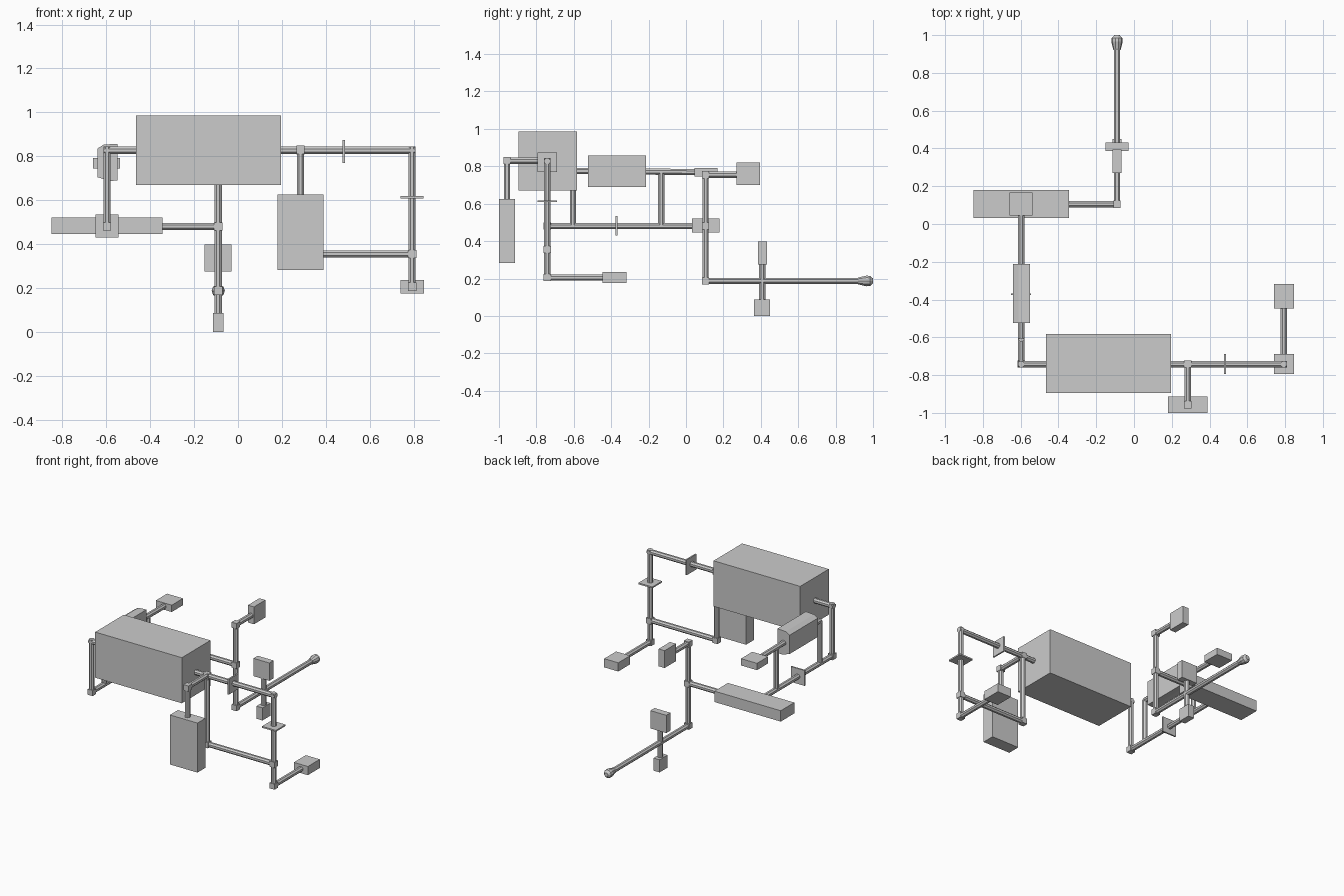
import bpy, bmesh, math
from mathutils import Vector

if "Cube" in bpy.data.objects:
    bpy.data.objects.remove(bpy.data.objects["Cube"])

R = 0.0165  # pipe half width


def make(name, bm):
    bmesh.ops.recalc_face_normals(bm, faces=bm.faces)
    me = bpy.data.meshes.new(name)
    bm.to_mesh(me)
    bm.free()
    ob = bpy.data.objects.new(name, me)
    bpy.context.collection.objects.link(ob)
    return ob


def box(name, x0, x1, y0, y1, z0, z1):
    bm = bmesh.new()
    bmesh.ops.create_cube(bm, size=1)
    for v in bm.verts:
        v.co = ((x0 + x1) / 2 + v.co.x * (x1 - x0),
                (y0 + y1) / 2 + v.co.y * (y1 - y0),
                (z0 + z1) / 2 + v.co.z * (z1 - z0))
    return make(name, bm)


def prism(name, rings):
    """Skin a list of equal-length point rings and cap both ends."""
    bm = bmesh.new()
    vs = [[bm.verts.new(p) for p in ring] for ring in rings]
    n = len(vs[0])
    for a, b in zip(vs, vs[1:]):
        for i in range(n):
            j = (i + 1) % n
            bm.faces.new((a[i], a[j], b[j], b[i]))
    bm.faces.new(vs[0])
    bm.faces.new(vs[-1])
    return make(name, bm)


def pipe(name, a, b):
    """Straight octagonal pipe along one axis."""
    a, b = Vector(a), Vector(b)
    q = (b - a).to_track_quat('Z', 'Y')
    r = R / math.cos(math.pi / 8)
    ring = [q @ Vector((r * math.cos(t), r * math.sin(t), 0))
            for t in [(i + 0.5) * math.pi / 4 for i in range(8)]]
    return prism(name, [[p + c for p in ring] for c in (a, b)])


def run(name, *pts):
    for i, (a, b) in enumerate(zip(pts, pts[1:])):
        pipe(f"{name}_{i + 1}", a, b)


def joint(x, y, z, h=0.019):
    box("pipe_joint", x - h, x + h, y - h, y + h, z - h, z + h)


def flange(x, y, z, axis):
    h = [0.053] * 3
    h[axis] = 0.005
    box("flange", x - h[0], x + h[0], y - h[1], y + h[1], z - h[2], z + h[2])


# main tank and side cabinets
box("main_tank", -0.465, 0.197, -0.895, -0.582, 0.67, 0.985)
box("front_cabinet", 0.18, 0.39, -1.0, -0.913, 0.283, 0.625)
box("long_tank", -0.85, -0.343, 0.032, 0.18, 0.445, 0.52)

# right-hand pipework
Y, XR, XM = -0.742, 0.793, 0.285
run("right_pipe", (0.19, Y, 0.827), (XR + R, Y, 0.827))
run("right_drop_pipe", (XR, Y, 0.827 + R), (XR, Y, 0.205),
    (XR, -0.44, 0.205))
run("loop_pipe", (XM, Y, 0.827), (XM, Y, 0.355), (XR, Y, 0.355))
run("cabinet_pipe", (XM, Y, 0.83), (XM, -0.957, 0.83), (XM, -0.957, 0.62))
box("right_outlet", 0.74, 0.847, -0.447, -0.317, 0.176, 0.236)
flange(0.482, Y, 0.822, 0)
flange(XR, Y, 0.613, 2)
for p in [(XM, Y, 0.827), (XM, -0.957, 0.83), (XM, Y, 0.355),
          (XR, Y, 0.355), (XR, Y, 0.205)]:
    joint(*p)

# left-hand pipework
XL = -0.597
run("left_pipe", (-0.46, Y, 0.827), (XL - R, Y, 0.827))
run("left_drop_pipe", (XL, Y, 0.827 + R), (XL, Y, 0.48), (XL, 0.04, 0.48))
run("bypass_pipe", (XL, -0.605, 0.48), (XL, -0.605, 0.775),
    (XL, -0.52, 0.775))
run("bypass_outlet_pipe", (XL, -0.22, 0.772), (XL, 0.12, 0.768))
run("bypass_return_pipe", (XL, -0.132, 0.77), (XL, -0.132, 0.48))
flange(XL, -0.372, 0.482, 1)
box("bypass_outlet", -0.66, -0.538, 0.045, 0.168, 0.745, 0.792)
joint(XL, Y, 0.48)

# chamfered drum on the bypass
profile = [(-0.641, 0.835), (-0.612, 0.853), (-0.55, 0.857),
           (-0.55, 0.689), (-0.585, 0.688), (-0.641, 0.705)]
prism("bypass_drum", [[(x, y, z) for x, z in profile]
                      for y in (-0.523, -0.213)])

# rear pipework
XB, YB = -0.09, 0.105
run("tank_pipe", (-0.35, YB, 0.48), (XB, YB, 0.48))
run("rear_pipe", (XB, 0.28, 0.755), (XB, YB, 0.755), (XB, YB, 0.187),
    (XB, 0.93, 0.187))
run("cross_pipe", (XB, 0.408, 0.08), (XB, 0.408, 0.28))
box("upper_valve", -0.113, -0.067, 0.27, 0.395, 0.70, 0.82)
box("cross_valve_top", -0.152, -0.03, 0.386, 0.432, 0.275, 0.398)
box("cross_valve_base", -0.113, -0.067, 0.363, 0.45, 0.0, 0.087)
for z in (0.755, 0.48, 0.187):
    joint(XB, YB, z)

# flared nozzle at the end of the long pipe
prism("nozzle", [[(XB + r * math.cos(i * math.pi / 5), y,
                   0.187 + r * math.sin(i * math.pi / 5)) for i in range(10)]
                 for y, r in [(0.92, 0.019), (0.965, 0.03),
                              (0.985, 0.028), (1.0, 0.014)]])
